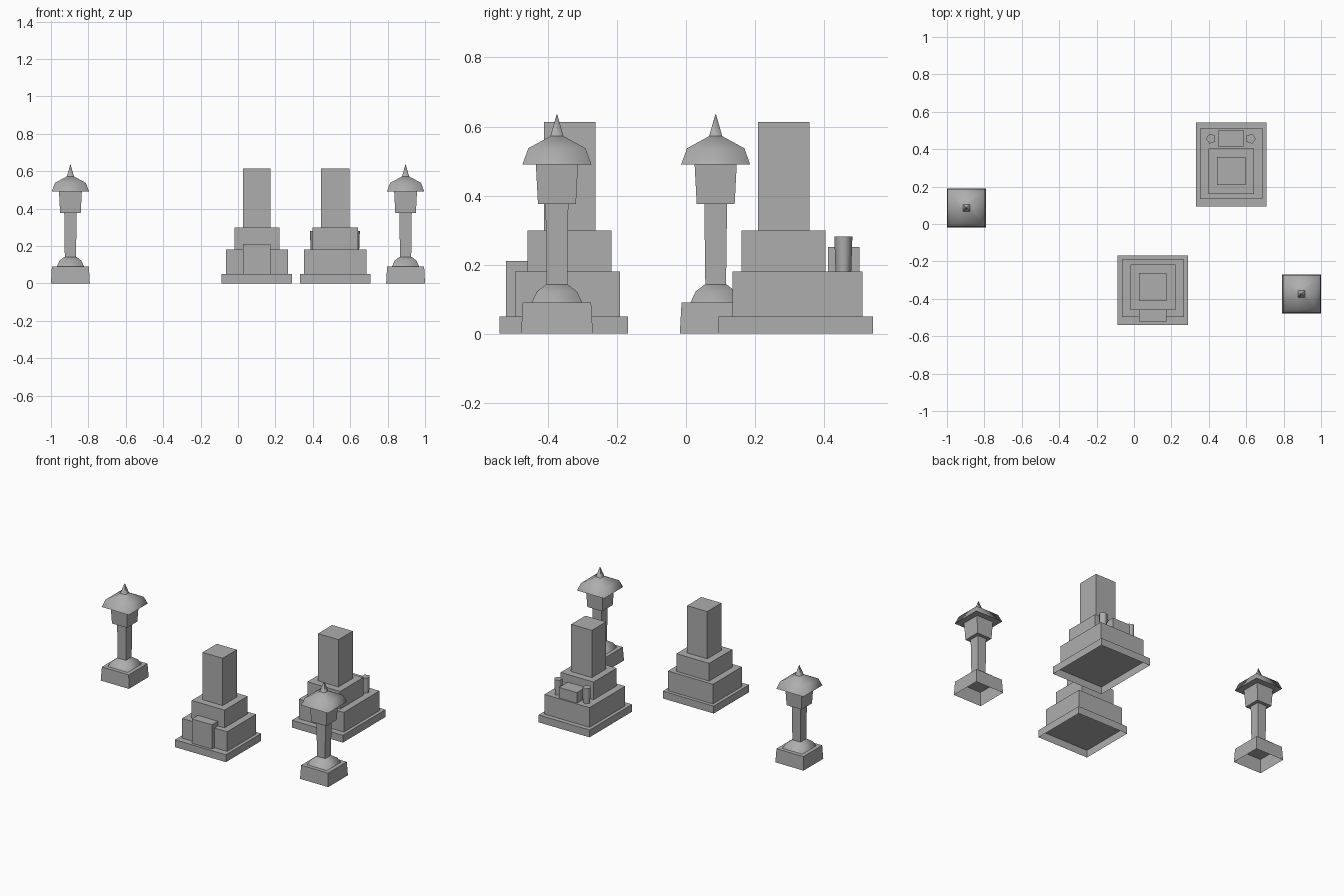
import bpy
import math

cube = bpy.data.objects.get("Cube")
if cube:
    bpy.data.objects.remove(cube)

stone = bpy.data.materials.new("grey stone")
stone.use_nodes = True
COLOUR = (0.42, 0.42, 0.42, 1)
stone.diffuse_color = COLOUR
stone.node_tree.nodes["Principled BSDF"].inputs["Base Color"].default_value = COLOUR


def add_mesh(name, verts, faces, smooth_count=0):
    mesh = bpy.data.meshes.new(name)
    mesh.from_pydata(verts, [], faces)
    mesh.materials.append(stone)
    for poly in mesh.polygons:
        poly.use_smooth = poly.index < smooth_count
    obj = bpy.data.objects.new(name, mesh)
    bpy.context.collection.objects.link(obj)
    return obj


def block(name, x, y, z):
    """Stone block without an underside, from (min, max) ranges."""
    (x0, x1), (y0, y1) = x, y
    verts = [p + (h,) for h in z for p in ((x0, y0), (x1, y0), (x1, y1), (x0, y1))]
    faces = [(i, (i + 1) % 4, (i + 1) % 4 + 4, i + 4) for i in range(4)]
    return add_mesh(name, verts, faces + [(4, 5, 6, 7)])


def column(name, centre, profile, sides=4, turn=math.pi / 4, smooth=False,
           top=True, bottom=False):
    """Many-sided column through (radius, height) rings; caps keep own corners."""
    # on square columns the radius is half the width
    scale = math.sqrt(2) if sides == 4 else 1
    rings = [[(centre[0] + r * scale * math.cos(turn + math.tau * i / sides),
               centre[1] + r * scale * math.sin(turn + math.tau * i / sides), z)
              for i in range(sides)] for r, z in profile]
    verts = [v for ring in rings for v in ring]
    faces = []
    for k in range(len(rings) - 1):
        for i in range(sides):
            a, b = k * sides + i, k * sides + (i + 1) % sides
            faces.append((a, b, b + sides, a + sides))
    walls = len(faces)
    for wanted, ring, step in ((top, rings[-1], 1), (bottom, rings[0], -1)):
        if wanted:
            start = len(verts)
            verts += ring[::step]
            faces.append(tuple(range(start, start + sides)))
    return add_mesh(name, verts, faces, walls if smooth else 0)


# Stone lanterns
for side, c in (("right", (-0.896, 0.086)), ("left", (0.896, -0.374))):
    n = side + "_lantern_"
    column(n + "base", c, [(0.104, 0), (0.099, 0.09)])
    column(n + "foot", c, [(0.073, 0.09), (0.058, 0.122), (0.032, 0.142)], smooth=True)
    column(n + "post", c, [(0.030, 0.14), (0.033, 0.375)])
    column(n + "light_box", c, [(0.055, 0.375), (0.061, 0.49)], bottom=True)
    column(n + "roof", c, [(0.1, 0.49), (0.083, 0.537), (0.019, 0.572)],
           smooth=True, bottom=True)
    column(n + "finial", c, [(0.019, 0.572), (0.001, 0.635)], smooth=True)

# Stepped monuments: slab, two tiers and a pillar
LEVELS = (0, 0.049, 0.18, 0.298, 0.613)
PARTS = ("slab", "lower_tier", "upper_tier", "pillar")
MONUMENTS = {
    "front": (0.101, (0.188, 0.166, 0.121, 0.074),
              ((-0.54, -0.168), (-0.496, -0.191), (-0.459, -0.216), (-0.412, -0.262))),
    "back": (0.52, (0.188, 0.166, 0.121, 0.076),
             ((0.094, 0.542), (0.135, 0.511), (0.161, 0.404), (0.208, 0.358))),
}
for name, (cx, halves, depths) in MONUMENTS.items():
    for i, part in enumerate(PARTS):
        block(name + "_monument_" + part, (cx - halves[i], cx + halves[i]),
              depths[i], LEVELS[i:i + 2])

# Offering blocks
block("front_offering_block", (0.026, 0.174), (-0.522, -0.455), (0.049, 0.211))
block("back_offering_block", (0.453, 0.585), (0.411, 0.503), (0.18, 0.251))

# Five-sided flower vases with a corner facing outwards
for side, s in (("right", -1), ("left", 1)):
    column(side + "_vase", (0.518 + s * 0.106, 0.456), [(0.024, 0.18), (0.0275, 0.281)],
           sides=5, turn=0 if s > 0 else math.pi, smooth=True)
